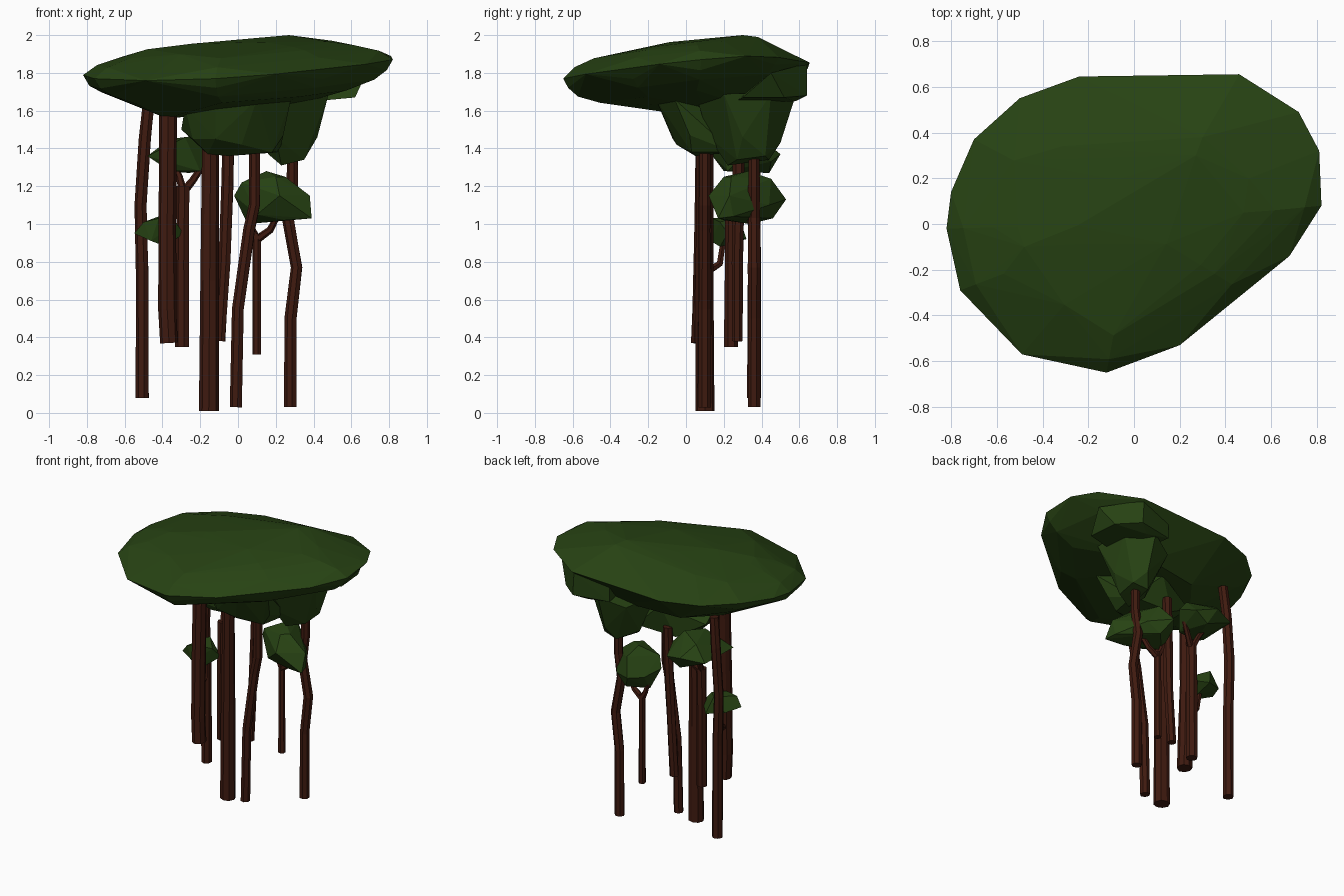
import bpy, bmesh, math, random
from mathutils import Vector

random.seed(4)


def material(name, col):
    m = bpy.data.materials.new(name)
    m.diffuse_color = (*col, 1)
    return m


LEAF = material("leaf_green", (0.020, 0.055, 0.0065))
BARK = material("bark_brown", (0.05, 0.0105, 0.005))


def finish(bm, name, mat):
    bmesh.ops.recalc_face_normals(bm, faces=bm.faces)
    me = bpy.data.meshes.new(name)
    bm.to_mesh(me)
    bm.free()
    me.materials.append(mat)
    ob = bpy.data.objects.new(name, me)
    bpy.context.collection.objects.link(ob)


def hull(name, pts):
    """Faceted foliage mass wrapped around a few points."""
    bm = bmesh.new()
    for p in pts:
        bm.verts.new(p)
    r = bmesh.ops.convex_hull(bm, input=bm.verts)
    junk = {e for e in r["geom_interior"] + r["geom_unused"] if isinstance(e, bmesh.types.BMVert)}
    bmesh.ops.delete(bm, geom=list(junk), context="VERTS")
    finish(bm, name, LEAF)


def trunk(name, path, r0, r1, sides=7):
    """Flat-sided tube along a path, tapering from r0 to r1."""
    bm = bmesh.new()
    path = [Vector(p) for p in path]
    rings = []
    for i, p in enumerate(path):
        d = (path[min(i + 1, len(path) - 1)] - path[max(i - 1, 0)]).normalized()
        u = d.cross(Vector((0, 1, 0.01))).normalized()
        v = d.cross(u)
        r = r0 + (r1 - r0) * i / (len(path) - 1)
        ring = []
        for k in range(sides):
            a = 2 * math.pi * k / sides
            rr = r * random.uniform(0.92, 1.08)
            ring.append(bm.verts.new(p + (u * math.cos(a) + v * math.sin(a)) * rr))
        rings.append(ring)
    for a, b in zip(rings, rings[1:]):
        for k in range(sides):
            n = (k + 1) % sides
            bm.faces.new((a[k], a[n], b[n], b[k]))
    bm.faces.new(rings[0])
    bm.faces.new(rings[-1])
    finish(bm, name, BARK)


# Main canopy: tilted disc built from scaled copies of its outline
outline = [(-.82, -.02), (-.80, .14), (-.70, .37), (-.50, .55), (-.24, .645), (.17, .61),
           (.46, .655), (.61, .55), (.72, .49), (.81, .32), (.82, .08), (.68, -.14),
           (.47, -.29), (.20, -.53), (-.12, -.65), (-.49, -.57), (-.76, -.29)]
layers = [(1, 0, 1), (.91, .052, 2), (.75, .09, 2), (.62, .11, 3), (.3, .135, 4),
          (.96, -.055, 2), (.88, -.1, 2), (.7, -.15, 2)]
pts = [(.27, .3, 2.0), (.3, .38, 1.99), (.48, .05, 1.965), (-.48, -.1, 1.925)]
for s, dz, step in layers:
    for x, y in outline[::step]:
        j = 0 if s == 1 else random.uniform(-.005, .005)
        x, y = x * s, y * s
        if dz >= 0:
            j -= .18 * max(0, y - .4)
        if dz > 0:
            j -= .15 * max(0, y - .15)
        pts.append((x, y, 1.827 + .045 * x + .08 * y + dz + j))
pts += [(-.38, .12, 1.56), (-.2, .05, 1.59), (0, .05, 1.61), (.2, .1, 1.62), (-.2, .35, 1.58), (.2, .4, 1.6)]
hull("canopy", pts)

# Hanging foliage masses under the canopy
hull("front_lump", [(-.28, -.0, 1.62), (-.12, -.14, 1.65), (.1, -.16, 1.66), (.28, -.06, 1.66),
                    (-.24, .03, 1.45), (-.12, -.07, 1.45), (-.05, .05, 1.36), (.02, -.05, 1.42),
                    (-.16, .06, 1.37), (.18, .03, 1.38), (.24, .02, 1.47), (.22, .25, 1.38),
                    (-.1, .26, 1.38), (-.3, .2, 1.50), (0, .3, 1.6)])
hull("right_lump", [(.10, .2, 1.62), (.25, .05, 1.69), (.48, .2, 1.69), (.46, .45, 1.69),
                    (.3, .58, 1.68), (.13, .5, 1.62), (.42, .3, 1.46), (.35, .27, 1.34),
                    (.23, .22, 1.31), (.16, .3, 1.37), (.25, .44, 1.34), (.36, .42, 1.36),
                    (.3, .5, 1.43), (.2, .12, 1.46)])
hull("back_lump", [(.46, .64, 1.68), (.2, .59, 1.68), (.60, .52, 1.67), (.45, .64, 1.85),
                   (.2, .59, 1.84), (.3, .25, 1.64), (.62, .3, 1.67), (.38, .58, 1.65), (.68, .45, 1.8)])

# Separate leaf clumps
hull("left_back_clump", [(-.48, .14, 1.36), (-.46, .44, 1.35), (-.36, .2, 1.41), (-.28, .18, 1.46),
                         (-.2, .3, 1.47), (-.12, .32, 1.38), (-.16, .45, 1.33), (-.3, .5, 1.37),
                         (-.36, .2, 1.28), (-.2, .22, 1.28), (-.26, .44, 1.27), (-.36, .4, 1.45)])
hull("right_clump", [(-.02, .31, 1.15), (.02, .27, 1.22), (.15, .33, 1.28), (.25, .24, 1.25),
                     (.38, .23, 1.15), (.39, .17, 1.03), (.37, .25, 1.04), (.25, .2, 1.02),
                     (.05, .34, 1.0), (.22, .12, 1.15), (.2, .2, 1.25), (.16, .45, 1.24),
                     (.1, .53, 1.13), (.16, .46, 1.03), (.1, .2, 1.05), (.03, .44, 1.12), (.25, .44, 1.1)])
hull("left_clump", [(-.55, .15, .95), (-.5, .13, 1.01), (-.42, .14, 1.03), (-.46, .13, .91),
                    (-.38, .18, .88), (-.29, .22, .95), (-.33, .18, 1.01), (-.42, .28, 1.04),
                    (-.38, .32, .92), (-.5, .27, .94)])

# Trunks
trunk("far_left_trunk", [(-.505, .36, .08), (-.505, .36, .75), (-.515, .36, 1.1), (-.49, .36, 1.45), (-.47, .35, 1.66)], .037, .032)
trunk("thick_left_trunk", [(-.365, .08, .37), (-.375, .08, .55), (-.375, .09, 1.0), (-.37, .1, 1.62)], .05, .047, 8)
trunk("forked_left_trunk", [(-.295, .24, .35), (-.295, .24, .8), (-.29, .24, 1.2)], .038, .034)
trunk("front_trunk", [(-.155, .1, .01), (-.15, .1, .7), (-.145, .1, 1.45)], .052, .042, 8)
trunk("back_trunk", [(-.095, .27, .38), (-.07, .27, .8), (-.055, .28, 1.2), (-.05, .28, 1.45)], .03, .033)
trunk("middle_trunk", [(-.01, .1, .03), (0, .1, .55), (.06, .1, .97), (.088, .1, 1.1), (.09, .1, 1.45)], .033, .029)
trunk("right_trunk", [(.28, .36, .03), (.28, .36, .5), (.31, .36, .77), (.265, .36, 1.03), (.29, .36, 1.2), (.29, .36, 1.4)], .034, .03)
trunk("thin_trunk", [(.1, .36, .31), (.1, .36, .7), (.1, .36, .95)], .025, .022)

# Branches reaching into the clumps
branches = [[(-.29, .24, 1.17), (-.24, .27, 1.23), (-.18, .3, 1.32)],
            [(-.29, .24, 1.17), (-.31, .28, 1.25), (-.34, .32, 1.32)],
            [(.1, .36, .92), (.17, .35, .97), (.21, .33, 1.05)],
            [(.1, .36, .92), (.07, .36, .98), (.05, .36, 1.06)],
            [(-.38, .1, .74), (-.39, .18, .79), (-.4, .2, .93)]]
for i, path in enumerate(branches):
    trunk(f"branch_{i + 1}", path, .022, .016, 6)
